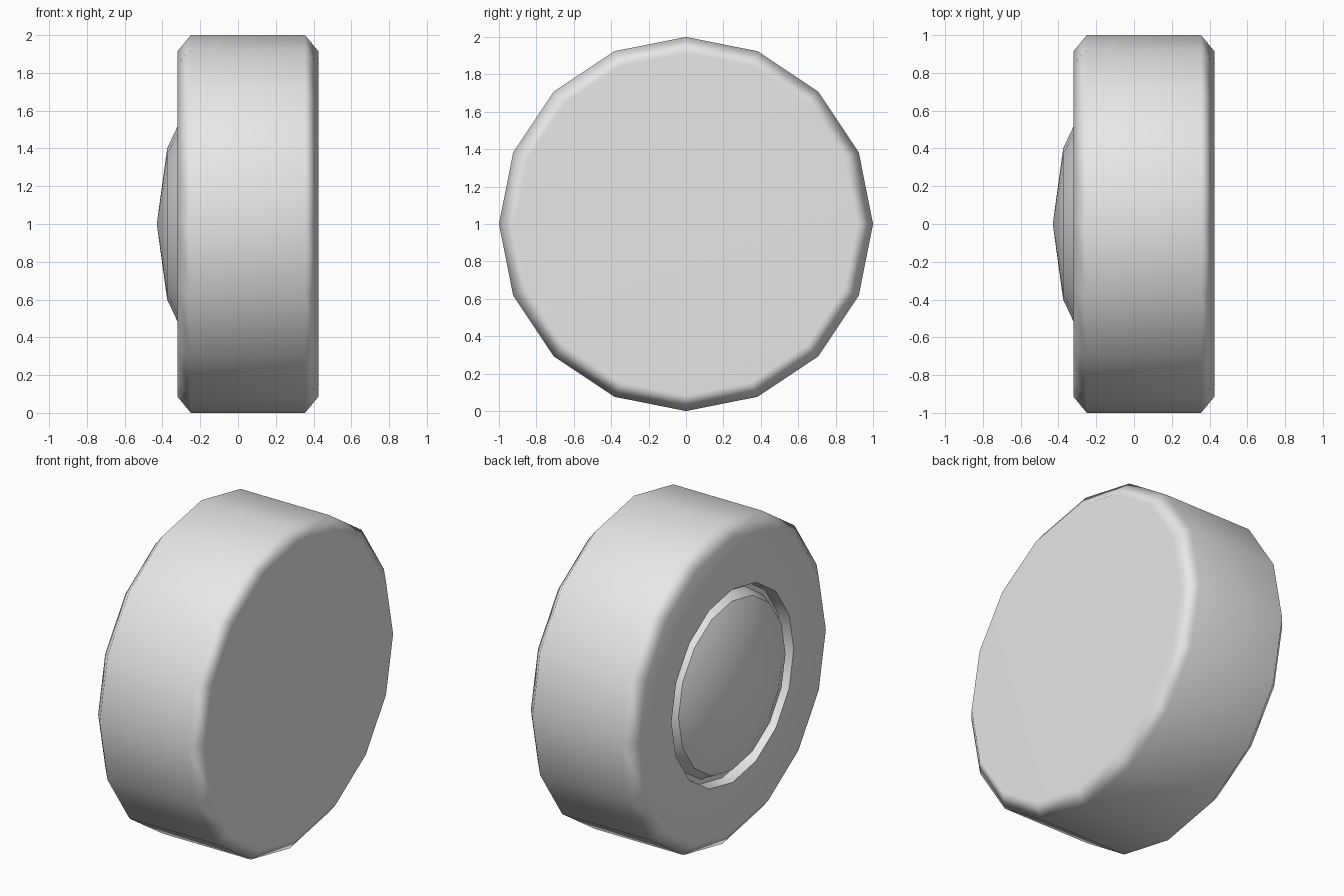
import bpy
import bmesh
from math import sin, cos, pi, radians

SIDES = 16

cube = bpy.data.objects.get("Cube")
if cube:
    bpy.data.objects.remove(cube, do_unlink=True)

grey = bpy.data.materials.new("light_grey")
grey.use_nodes = True
colour = (0.8, 0.8, 0.8, 1)
grey.diffuse_color = colour
grey.node_tree.nodes["Principled BSDF"].inputs["Base Color"].default_value = colour


def lathe(name, profile, smooth_angle):
    """Turn (x, radius) points around the x axis; flat caps close open ends."""
    bm = bmesh.new()
    rings = []
    for x, r in profile:
        if r == 0:
            rings.append([bm.verts.new((x, 0, 1))])
            continue
        angles = [2 * pi * i / SIDES for i in range(SIDES)]
        rings.append([bm.verts.new((x, r * sin(a), 1 + r * cos(a))) for a in angles])
    for a, b in zip(rings, rings[1:]):
        for i in range(SIDES):
            j = (i + 1) % SIDES
            if len(b) == 1:
                bm.faces.new((a[i], a[j], b[0]))
            else:
                bm.faces.new((a[i], a[j], b[j], b[i]))
    for ring in (rings[0], rings[-1]):
        if len(ring) > 1:
            bm.faces.new(ring)
    bmesh.ops.recalc_face_normals(bm, faces=bm.faces)
    mesh = bpy.data.meshes.new(name)
    bm.to_mesh(mesh)
    bm.free()
    mesh.materials.append(grey)
    obj = bpy.data.objects.new(name, mesh)
    bpy.context.collection.objects.link(obj)
    bpy.ops.object.select_all(action='DESELECT')
    obj.select_set(True)
    bpy.context.view_layer.objects.active = obj
    bpy.ops.object.shade_smooth_by_angle(angle=radians(smooth_angle))
    return obj


# Chamfered wheel with a shallow round socket on its -x face
wheel = lathe("wheel", [(0.425, 0.915), (0.355, 1), (-0.25, 1), (-0.32, 0.915),
                        (-0.32, 0.6), (-0.25, 0.59)], 60)
weighted = wheel.modifiers.new("flat_sides", 'WEIGHTED_NORMAL')
weighted.keep_sharp = True

# Low domed hub cap sitting in the socket
lathe("hub_cap", [(-0.24, 0.566), (-0.316, 0.525), (-0.375, 0.4), (-0.43, 0)], 30)
